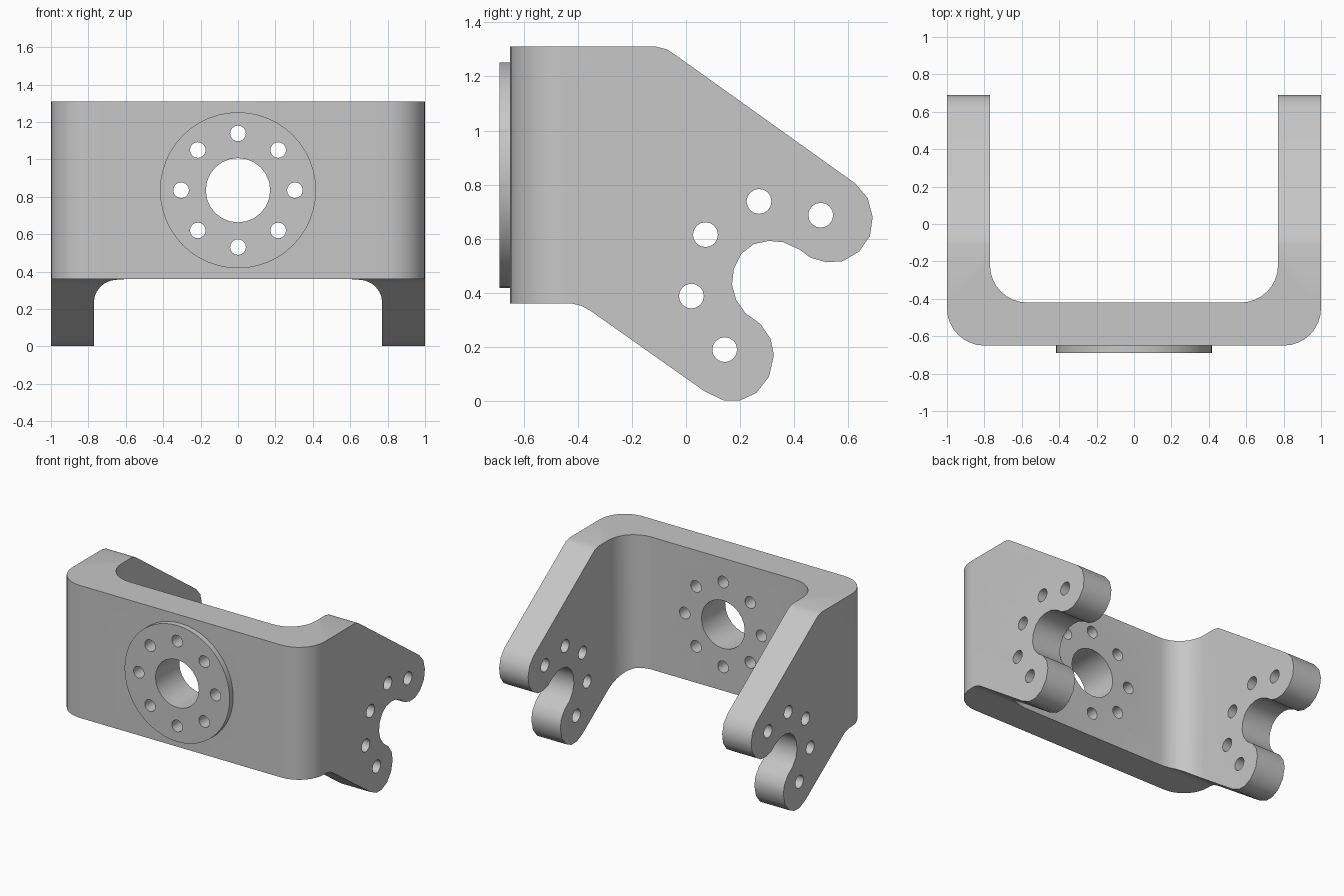
import bpy, bmesh
from math import sin, cos, pi, radians
from mathutils import Vector

old = bpy.data.objects.get("Cube")
if old:
    bpy.data.objects.remove(old, do_unlink=True)

metal = bpy.data.materials.new("light_grey_metal")
metal.use_nodes = True
GREY = (0.57, 0.57, 0.57, 1)
metal.diffuse_color = GREY
metal.node_tree.nodes["Principled BSDF"].inputs["Base Color"].default_value = GREY


def add_prism(bm, points, direction):
    """Extrude a closed loop of 3D points into a solid."""
    base = bm.faces.new([bm.verts.new(p) for p in points])
    result = bmesh.ops.extrude_face_region(bm, geom=[base], use_keep_orig=True)
    moved = [v for v in result["geom"] if isinstance(v, bmesh.types.BMVert)]
    bmesh.ops.translate(bm, verts=moved, vec=Vector(direction))


def make_object(name, prisms):
    bm = bmesh.new()
    for points, direction in prisms:
        add_prism(bm, points, direction)
    bmesh.ops.recalc_face_normals(bm, faces=bm.faces)
    mesh = bpy.data.meshes.new(name)
    bm.to_mesh(mesh)
    bm.free()
    mesh.materials.append(metal)
    obj = bpy.data.objects.new(name, mesh)
    bpy.context.collection.objects.link(obj)
    return obj


def arc(cx, cy, r, start, end, steps):
    angles = [radians(start + (end - start) * i / steps) for i in range(steps + 1)]
    return [(cx + r * cos(a), cy + r * sin(a)) for a in angles]


def circle(cx, cy, r, sides):
    return arc(cx, cy, r, 0, 360, sides)[:-1]


def boolean(obj, cutter, operation):
    mod = obj.modifiers.new(operation.lower(), 'BOOLEAN')
    mod.object = cutter
    mod.operation = operation
    mod.solver = 'EXACT'
    bpy.context.view_layer.objects.active = obj
    bpy.ops.object.modifier_apply(modifier=mod.name)


# U-shaped channel with rounded corners, drawn in plan
half = [(0.77, 0.9), (1.0, 0.9)]
outer = [(1.0, 0.9)] + arc(0.8, -0.45, 0.2, 0, -90, 8)
inner = arc(0.57, -0.22, 0.2, -90, 0, 8) + [(0.77, 0.9)]
mirror = lambda pts: [(-x, y) for x, y in reversed(pts)]
plan = outer + mirror(outer) + mirror(inner) + inner
bracket = make_object("bracket", [([(x, y, -0.2) for x, y in plan], (0, 0, 1.8))])

# Side outline: slanted edges, two lugs and the round notch between them
side = [(-0.8, 0.36), (-0.42, 0.36), (-0.39, 0.353), (-0.355, 0.335),
        (0.07, 0.035), (0.14, 0.002), (0.2, 0.002), (0.26, 0.03),
        (0.307, 0.09), (0.325, 0.17), (0.313, 0.23), (0.275, 0.285),
        (0.22, 0.325), (0.185, 0.375), (0.17, 0.43), (0.177, 0.49),
        (0.205, 0.545), (0.25, 0.58), (0.305, 0.592), (0.36, 0.587),
        (0.42, 0.56), (0.46, 0.53), (0.52, 0.513), (0.58, 0.517),
        (0.64, 0.553), (0.68, 0.61), (0.69, 0.68), (0.672, 0.75),
        (0.625, 0.805), (-0.04, 1.28), (-0.07, 1.3), (-0.11, 1.31), (-0.8, 1.31)]
outline = make_object("side_outline_cutter",
                      [([(-1.2, y, z) for y, z in side], (2.4, 0, 0))])
boolean(bracket, outline, 'INTERSECT')

# Raised round boss on the front
MID = 0.835
boss = make_object("front_boss",
                   [([(x, -0.69, z) for x, z in circle(0, MID, 0.417, 48)], (0, 0.04, 0))])

# Front bore and its ring of bolt holes
bores = [circle(0, MID, 0.172, 24)]
bores += [circle(0.304 * cos(i * pi / 4), MID + 0.304 * sin(i * pi / 4), 0.042, 16)
          for i in range(8)]
front_holes = make_object("front_hole_cutter",
                          [([(x, -0.9, z) for x, z in c], (0, 0.7, 0)) for c in bores])

# Bolt holes through both side arms
spots = [(0.143, 0.19), (0.02, 0.388), (0.072, 0.615), (0.27, 0.738), (0.498, 0.687)]
arm_holes = make_object("arm_hole_cutter",
                        [([(-1.2, y, z) for y, z in circle(cy, cz, 0.046, 16)], (2.4, 0, 0))
                         for cy, cz in spots])

boolean(bracket, front_holes, 'DIFFERENCE')
boolean(bracket, arm_holes, 'DIFFERENCE')
boolean(boss, front_holes, 'DIFFERENCE')
for cutter in (outline, front_holes, arm_holes):
    bpy.data.objects.remove(cutter, do_unlink=True)

# Smooth the rounded faces, keep the machined edges sharp
bpy.ops.object.select_all(action='DESELECT')
for obj in (bracket, boss):
    obj.select_set(True)
bpy.context.view_layer.objects.active = bracket
bpy.ops.object.shade_smooth_by_angle(angle=radians(32))
